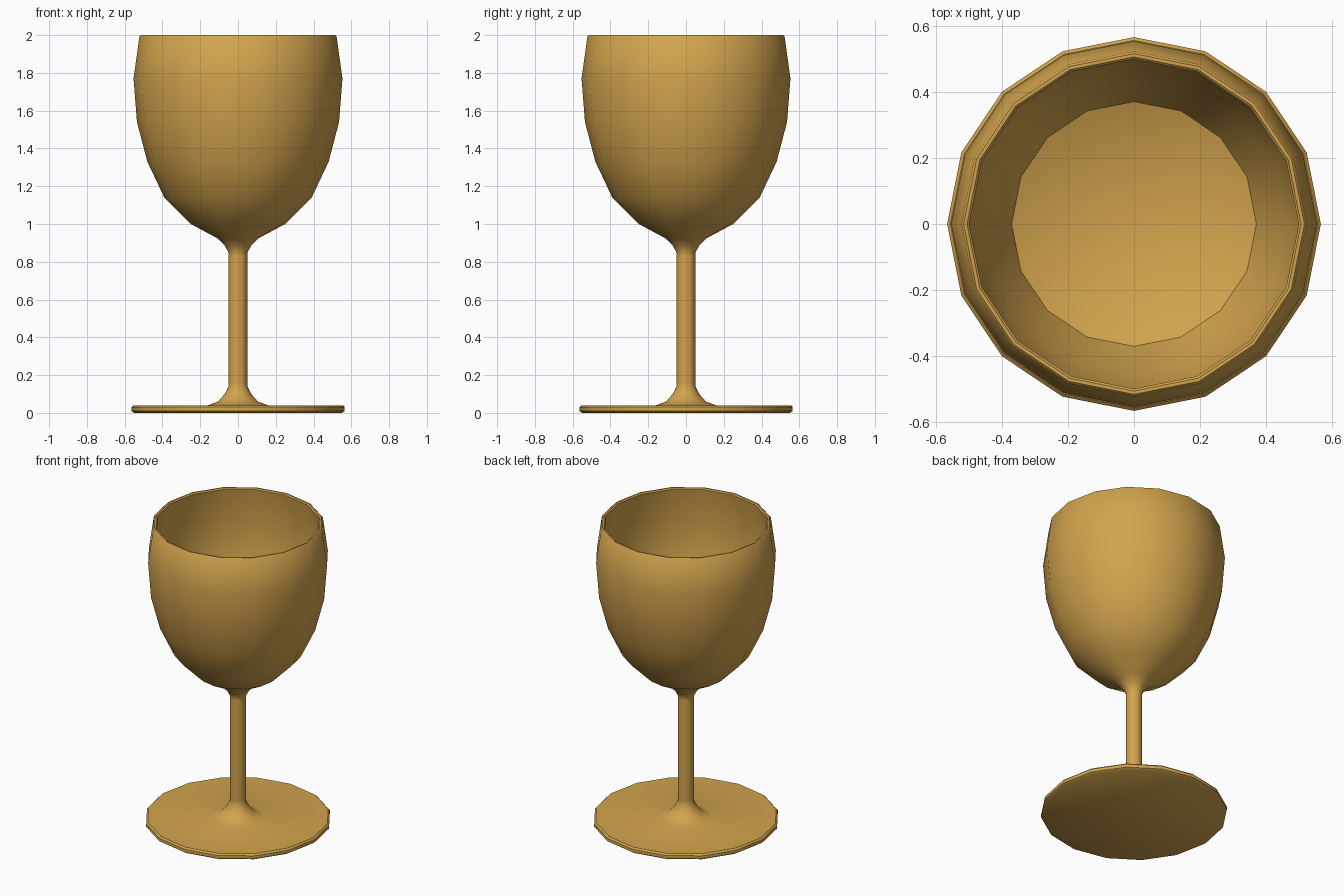
import bpy, bmesh
from math import cos, sin, tau, radians

SIDES = 16

cube = bpy.data.objects.get("Cube")
if cube:
    bpy.data.objects.remove(cube, do_unlink=True)

gold = bpy.data.materials.new("warm_gold")
gold.use_nodes = True
colour = (0.65, 0.37, 0.075, 1)
gold.diffuse_color = colour
gold.node_tree.nodes["Principled BSDF"].inputs["Base Color"].default_value = colour


def lathe(name, profile):
    """Turn a (radius, height) profile around z; radius 0 makes a pole."""
    bm = bmesh.new()
    rings = []
    for r, z in profile:
        count = SIDES if r else 1
        rings.append([bm.verts.new((r * cos(tau * i / SIDES), r * sin(tau * i / SIDES), z))
                      for i in range(count)])
    for low, high in zip(rings, rings[1:]):
        for i in range(SIDES):
            j = i + 1
            corners = [low[i % len(low)], low[j % len(low)],
                       high[j % len(high)], high[i % len(high)]]
            bm.faces.new(list(dict.fromkeys(corners)))
    mesh = bpy.data.meshes.new(name)
    bm.to_mesh(mesh)
    bm.free()
    mesh.materials.append(gold)
    obj = bpy.data.objects.new(name, mesh)
    bpy.context.collection.objects.link(obj)
    bpy.ops.object.select_all(action='DESELECT')
    obj.select_set(True)
    bpy.context.view_layer.objects.active = obj
    bpy.ops.object.shade_smooth_by_angle(angle=radians(40))
    return obj


# Flat round foot with bevelled edge, flaring up to the stem
lathe("foot", [(0, 0), (0.55, 0), (0.565, 0.01), (0.565, 0.03), (0.555, 0.04),
               (0.16, 0.04), (0.105, 0.06), (0.07, 0.1), (0.05, 0.14), (0.05, 0.16)])

# Straight stem
lathe("stem", [(0.05, 0.16), (0.05, 0.83)])

# Bowl: outer wall up, over the rim, then inner wall down to the centre
lathe("bowl", [(0.05, 0.83), (0.05, 0.85), (0.07, 0.885), (0.11, 0.925), (0.25, 1.0),
               (0.39, 1.14), (0.48, 1.33), (0.535, 1.54), (0.553, 1.77),
               (0.522, 1.993), (0.515, 2.0), (0.505, 2.0), (0.498, 1.993),
               (0.53, 1.77), (0.512, 1.55), (0.458, 1.34), (0.37, 1.15), (0, 1.0)])
